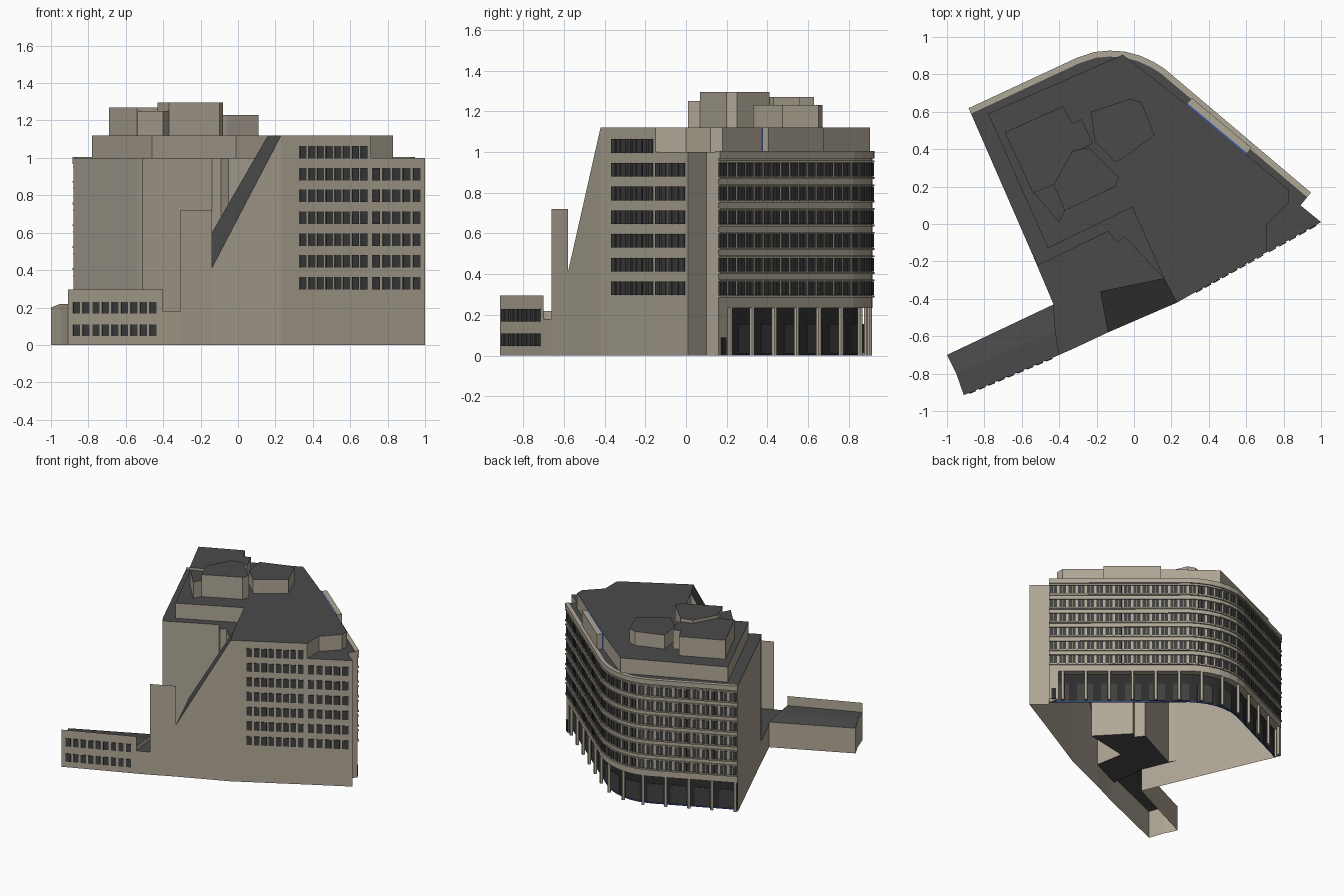
import bpy, bmesh, math
from mathutils import Vector

cube = bpy.data.objects.get("Cube")
if cube:
    bpy.data.objects.remove(cube, do_unlink=True)


def material(name, rgb):
    m = bpy.data.materials.new(name)
    m.use_nodes = True
    m.diffuse_color = (*rgb, 1)
    m.node_tree.nodes["Principled BSDF"].inputs["Base Color"].default_value = (*rgb, 1)
    return m


STONE = material("beige stone", (0.43, 0.385, 0.305))
ROOF = material("dark grey roof", (0.068, 0.068, 0.068))
PANE = material("window grey", (0.05, 0.05, 0.05))
GLASS = material("dark shopfront", (0.026, 0.026, 0.026))
BLUE = material("blue trim", (0.04, 0.1, 0.42))


def build(name, faces, mat):
    """Make an object from a list of faces given as point lists."""
    bm = bmesh.new()
    for f in faces:
        bm.faces.new([bm.verts.new(p) for p in f])
    bmesh.ops.remove_doubles(bm, verts=bm.verts, dist=1e-5)
    me = bpy.data.meshes.new(name)
    bm.to_mesh(me)
    bm.free()
    me.materials.append(mat)
    ob = bpy.data.objects.new(name, me)
    bpy.context.collection.objects.link(ob)
    return ob


def wall_faces(path, z0, z1):
    """Vertical faces along a path; z1 may be one height or one per point."""
    tops = z1 if isinstance(z1, list) else [z1] * len(path)
    return [[(*a, z0), (*b, z0), (*b, tb), (*a, ta)]
            for a, b, ta, tb in zip(path, path[1:], tops, tops[1:])]


def wall(name, path, z0, z1, mat=STONE):
    return build(name, wall_faces(path, z0, z1), mat)


def slab(name, pts, z, mat=ROOF):
    area = sum(a[0] * b[1] - b[0] * a[1] for a, b in zip(pts, pts[1:] + pts[:1]))
    pts = pts if area > 0 else pts[::-1]
    return build(name, [[(*p, z) for p in pts]], mat)


def offset(path, d):
    """Shift a path outwards (to the right of travel)."""
    out = []
    for i, p in enumerate(path):
        a, b = path[max(i - 1, 0)], path[min(i + 1, len(path) - 1)]
        t = (Vector(b) - Vector(a)).normalized()
        out.append((p[0] + t.y * d, p[1] - t.x * d))
    return out


def band(name, path, outer, inner, z0, z1, mat=STONE):
    """Rectangular section swept along a path."""
    o, i = offset(path, outer), offset(path, inner)
    faces = wall_faces(o, z0, z1) + wall_faces(i[::-1], z0, z1)
    for k in range(len(path) - 1):
        faces.append([(*o[k], z1), (*o[k + 1], z1), (*i[k + 1], z1), (*i[k], z1)])
        faces.append([(*i[k], z0), (*i[k + 1], z0), (*o[k + 1], z0), (*o[k], z0)])
    for k in (0, -1):
        faces.append([(*o[k], z0), (*o[k], z1), (*i[k], z1), (*i[k], z0)])
    return build(name, faces, mat)


def at(path, s):
    """Point and direction at a distance along a path."""
    for a, b in zip(path, path[1:]):
        a, b = Vector(a), Vector(b)
        length = (b - a).length
        if s <= length:
            break
        s -= length
    t = (b - a).normalized()
    return a + t * s, t


def path_length(path):
    return sum((Vector(b) - Vector(a)).length for a, b in zip(path, path[1:]))


def plates(name, path, places, width, rows, height, mat=PANE):
    """Thin panes set on a facade at given distances and sill heights."""
    faces = []
    for s in places:
        p, t = at(path, s)
        n = Vector((t.y, -t.x))
        c = [p + t * u * width / 2 + n * v
             for u, v in ((-1, 0), (-1, 0.006), (1, 0.006), (1, 0))]
        c = [tuple(q) for q in c]
        for z in rows:
            faces += wall_faces(c, z, z + height)
            for zz, order in ((z, c[::-1]), (z + height, c)):
                faces.append([(*q, zz) for q in order])
    return build(name, faces, mat)


def block(name, pts, z0, z1):
    """Open-bottomed rooftop block with stone sides and dark top."""
    area = sum(a[0] * b[1] - b[0] * a[1] for a, b in zip(pts, pts[1:] + pts[:1]))
    pts = pts if area > 0 else pts[::-1]
    ob = build(name, wall_faces(pts + pts[:1], z0, z1) + [[(*p, z1) for p in pts]], STONE)
    ob.data.materials.append(ROOF)
    for f in ob.data.polygons:
        f.material_index = int(f.normal.z > 0.5)


# Plan outlines, counter-clockwise
back = [(0.94, 0.16), (0.16, 0.82), (0.1, 0.858), (0.03, 0.89), (-0.05, 0.912),
        (-0.13, 0.917), (-0.21, 0.91), (-0.3, 0.88), (-0.88, 0.61)]
court_edge = [(-0.54, -0.17), (-0.51, -0.22), (-0.14, -0.04),
              (-0.09, -0.1), (-0.05, -0.07), (0.16, -0.29)]
slope_top, slope_low, slope_back = (0.23, -0.42), (-0.14, -0.58), (-0.18, -0.36)
bend, step, tip, notch = (0.3, -0.38), (0.71, -0.15), (1.0, 0.01), (0.89, 0.1)
gate, wing_in, wing_end = (-0.31, -0.66), (-0.4, -0.7), (-0.91, -0.915)
wing_ridge, wing_back, court_west = (-0.95, -0.8), (-1.0, -0.7), (-0.43, -0.43)
upper_south = [slope_top, bend, step]
upper_east = [step, (0.71, 0.0), (0.83, 0.12), (0.83, 0.18), (0.28, 0.64),
              (-0.06, 0.905), (-0.78, 0.59), (-0.46, -0.13), (-0.01, 0.09), (0.16, -0.29)]
LOW, MAIN, TOP, BASE = 0.18, 1.0, 1.12, 0.24

# Main walls
wall("back_facade", back, BASE, MAIN)
wall("east_end_wall", [step, tip, notch, back[0]], 0, MAIN)
wall("south_facade", upper_south, 0, TOP)
wall("south_sloped_wall", [slope_low, slope_top], 0, [0.41, TOP])
wall("gate_wall", [gate, slope_low], 0, 0.72)
wall("court_front_wall", [wing_in, gate], 0, LOW)
wall("west_wall", [back[-1], court_edge[0]], 0, MAIN)
wall("court_west_wall", [court_edge[0], court_west], 0, LOW)
wall("court_wall", court_edge, LOW, MAIN)
wall("slope_side_wall", [slope_low, slope_back, court_edge[-1]][::-1], LOW, [TOP, 0.53, 0.41])

# Low wing with a raised front parapet
wall("wing_front_wall", [wing_end, wing_in], 0, 0.295)
wall("wing_rear_wall", [court_west, wing_back, wing_ridge, wing_end], 0, [0.2, 0.2, 0.22, 0.22])
ridge_in = (-0.42, -0.57)
build("wing_roof", [[(*wing_back, 0.2), (*wing_ridge, 0.22), (*ridge_in, 0.22), (*court_west, 0.2)],
                    [(*wing_ridge, 0.22), (*wing_end, 0.22), (*wing_in, 0.22), (*ridge_in, 0.22)]], ROOF)
wall("wing_step", [wing_in, ridge_in, court_west], LOW, [0.22, 0.22, 0.2])

# Roof planes
slab("court_roof", [court_west, ridge_in, wing_in, gate, slope_low, slope_back] + court_edge[::-1], LOW)
slab("main_roof", back + court_edge + upper_south + [tip, notch], MAIN)
slab("upper_roof", upper_south + upper_east[1:], TOP)
wall("upper_storey_wall", upper_east, MAIN, TOP)
build("sloped_roof", [[(*slope_low, 0.41), (*slope_top, TOP),
                       (*court_edge[-1], TOP), (*slope_back, 0.53)]], ROOF)

# Rooftop plant rooms
block("plant_room_west", [(-0.69, 0.49), (-0.38, 0.63), (-0.33, 0.54), (-0.28, 0.56), (-0.22, 0.43),
                          (-0.33, 0.38), (-0.43, 0.21), (-0.54, 0.165)], TOP, 1.27)
block("plant_room_middle", [(-0.43, 0.21), (-0.33, 0.39), (-0.24, 0.41), (-0.08, 0.25),
                            (-0.1, 0.2), (-0.37, 0.07)], TOP, 1.295)
block("plant_room_south", [(-0.54, 0.17), (-0.43, 0.21), (-0.37, 0.07), (-0.4, 0.01)], TOP, 1.25)
block("plant_room_east", [(-0.23, 0.6), (-0.02, 0.67), (0.04, 0.65), (0.11, 0.475),
                          (-0.06, 0.35), (-0.1, 0.33), (-0.21, 0.44)], TOP, 1.23)

# Back facade windows, ledges and parapet
rows = [0.297 + 0.1165 * i for i in range(7)]
run = path_length(back)
count = int(run / 0.066)
centres = [(i + 0.5) * run / count for i in range(count)]
plates("back_windows", back, [c + d for c in centres for d in (-0.0135, 0.0135)], 0.023, rows[:6], 0.067)
for z in rows[:6]:
    band("window_sill", back, 0.01, -0.002, z - 0.012, z - 0.002)
    band("window_head", back, 0.008, -0.002, z + 0.07, z + 0.078)
band("parapet", back, 0.01, -0.022, 0.968, 1.006)

# Recessed shopfront with columns
inner = offset(back, -0.05)
wall("shopfront", inner, 0, BASE, GLASS)
band("soffit", back, 0, -0.05, BASE - 0.006, BASE)
band("shopfront_blue_base", inner, 0.008, 0, 0, 0.006, BLUE)
wall("shopfront_east_pier", [back[0], at(back, 0.07)[0][:], inner[0]], 0, BASE)
bays = 12
glass_run = path_length(inner)
plates("shopfront_panels", inner, [(i + 0.5) * glass_run / bays for i in range(bays)],
       0.115, [0.01], 0.145)
plates("side_door", back, [0.035], 0.035, [0.0], 0.09, GLASS)
for i in range(bays + 1):
    p, t = at(back, 0.1 + i * (run - 0.12) / bays)
    bpy.ops.mesh.primitive_cylinder_add(vertices=12, radius=0.0125, depth=BASE,
                                        location=(p.x - t.y * 0.012, p.y + t.x * 0.012, BASE / 2))
    column = bpy.context.object
    column.name = "column"
    column.data.materials.append(STONE)
    bpy.ops.object.shade_smooth_by_angle()

# South facade windows in two groups
south = [bend, tip]
scale = path_length(south) / (tip[0] - bend[0])
place = lambda x: (x - bend[0]) * scale
plates("south_windows_west", south, [place(0.347 + 0.0465 * i) for i in range(8)], 0.04, rows, 0.067)
plates("south_windows_east", south, [place(0.738 + 0.054 * i) for i in range(5)], 0.044, rows[:6], 0.067)

# Wing windows
wing = [wing_end, wing_in]
plates("wing_windows", wing, [0.05 + 0.0555 * i for i in range(9)], 0.038, [0.047, 0.168], 0.062)

# Roof terrace strip with blue edge
terrace = [(0.6, 0.372), (0.28, 0.64)]
band("terrace_strip", terrace, 0.045, 0.008, MAIN, MAIN + 0.12)
band("terrace_blue_edge", terrace, 0.008, 0.0, MAIN, MAIN + 0.118, BLUE)
